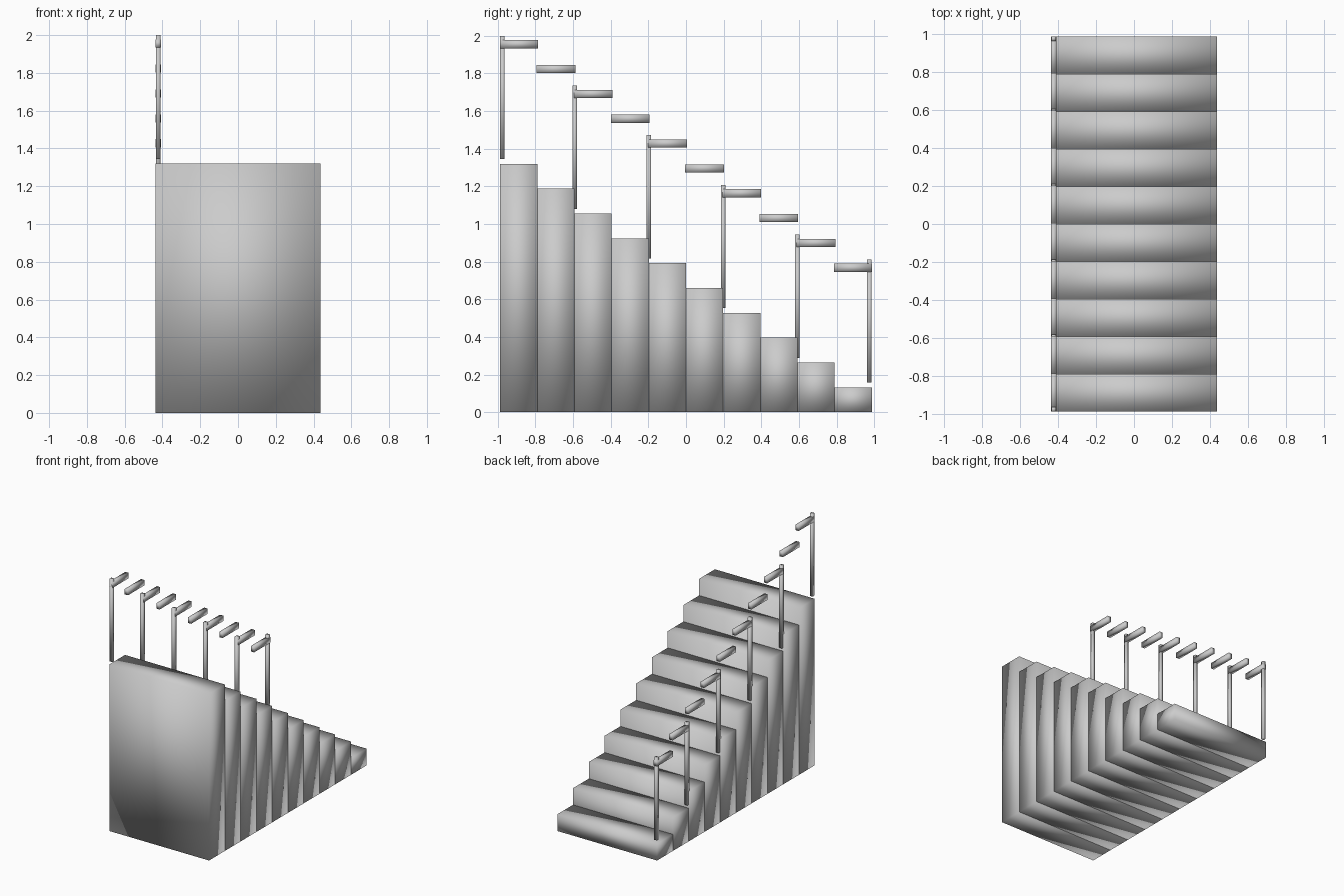
import bpy, bmesh

if "Cube" in bpy.data.objects:
    bpy.data.objects.remove(bpy.data.objects["Cube"])

N, RUN, RISE = 10, 0.1975, 0.132
Y0 = -N * RUN / 2
RAIL_X = -0.423


def box(name, x0, x1, y0, y1, z0, z1):
    me = bpy.data.meshes.new(name)
    bm = bmesh.new()
    bmesh.ops.create_cube(bm, size=1)
    for v in bm.verts:
        v.co = (x1 if v.co.x > 0 else x0, y1 if v.co.y > 0 else y0, z1 if v.co.z > 0 else z0)
    for f in bm.faces:
        f.smooth = True  # soft shading across the corners
    bm.to_mesh(me)
    bm.free()
    ob = bpy.data.objects.new(name, me)
    bpy.context.collection.objects.link(ob)
    return ob


for i in range(N):
    y = Y0 + i * RUN
    top = (N - i) * RISE
    # solid step down to the floor
    box(f"step_{i + 1}", -0.4375, 0.4375, y, y + RUN, 0, top)
    # level handrail piece above each step
    box(f"handrail_{i + 1}", RAIL_X - 0.0145, RAIL_X + 0.0145,
        y - 0.004 * (i > 0), y + RUN + 0.004 * (i < N - 1), top + 0.614, top + 0.657)

# posts on every second step, plus one at the bottom end
for k in range(6):
    i = min(2 * k, N - 1)
    y = (Y0 + 0.012, Y0 + N * RUN - 0.013)[k == 5] if k in (0, 5) else Y0 + i * RUN
    z = (N - i) * RISE + 0.025
    box(f"post_{k + 1}", RAIL_X - 0.012, RAIL_X + 0.012, y - 0.012, y + 0.012, z, z + 0.655)
